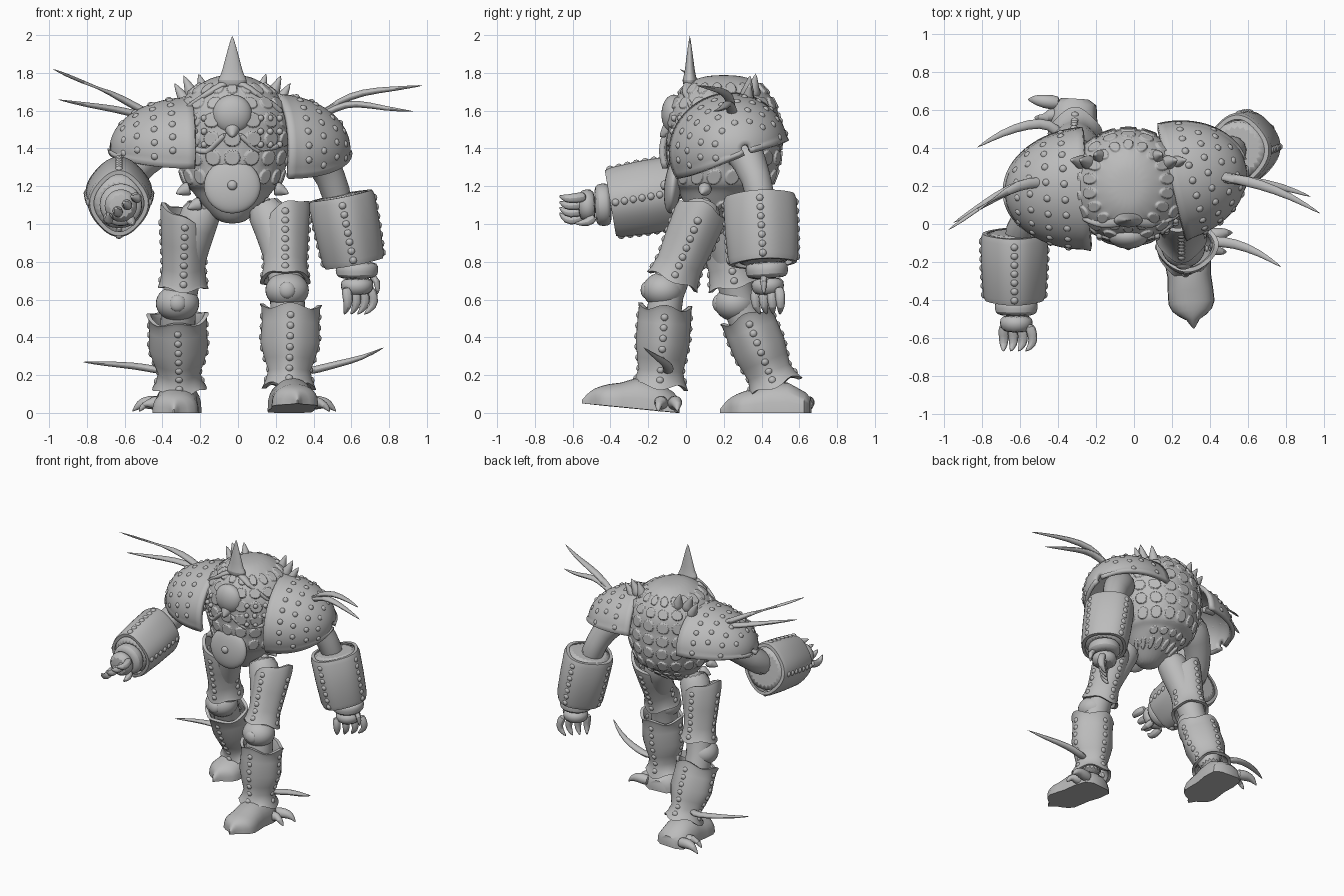
import bpy, bmesh, math
from math import sin, cos, pi, radians
from mathutils import Vector as V, Matrix

if "Cube" in bpy.data.objects:
    bpy.data.objects.remove(bpy.data.objects["Cube"])

GREY = (0.5, 0.5, 0.5, 1)
mat = bpy.data.materials.new("plain grey")
mat.use_nodes = True
mat.diffuse_color = GREY
mat.node_tree.nodes["Principled BSDF"].inputs["Base Color"].default_value = GREY


def finish(name, bm, sub=0, angle=40, solid=0):
    bmesh.ops.recalc_face_normals(bm, faces=bm.faces)
    me = bpy.data.meshes.new(name)
    bm.to_mesh(me)
    bm.free()
    me.materials.append(mat)
    ob = bpy.data.objects.new(name, me)
    bpy.context.collection.objects.link(ob)
    if solid:
        m = ob.modifiers.new("thickness", "SOLIDIFY")
        m.thickness, m.offset = solid, -1
    if sub:
        ob.modifiers.new("smooth", "SUBSURF").levels = sub
    bpy.ops.object.select_all(action="DESELECT")
    ob.select_set(True)
    bpy.context.view_layer.objects.active = ob
    bpy.ops.object.shade_smooth_by_angle(angle=radians(angle))
    return ob


def loft(name, rings, sub=0, closed=True, cap=True, solid=0, panels=0):
    bm = bmesh.new()
    vs = [[bm.verts.new(p) for p in r] for r in rings]
    n = len(vs[0])
    for a, b in zip(vs, vs[1:]):
        for i in range(n if closed else n - 1):
            j = (i + 1) % n
            bm.faces.new((a[i], a[j], b[j], b[i]))
    if panels:
        bmesh.ops.recalc_face_normals(bm, faces=bm.faces)
        large = [f for f in bm.faces if f.calc_area() > 0.005]
        bmesh.ops.inset_individual(bm, faces=large, thickness=panels * .6, depth=0)
        bmesh.ops.inset_individual(bm, faces=large, thickness=panels * .5, depth=panels)
        bmesh.ops.inset_individual(bm, faces=large, thickness=panels * .6, depth=0)
    if cap:
        bm.faces.new(vs[0])
        bm.faces.new(vs[-1])
    return finish(name, bm, sub, solid=solid)


def frame(w):
    w = w.normalized()
    ref = V((1, 0, 0)) if abs(w.x) < 0.8 else V((0, 1, 0))
    u = (ref - w * ref.dot(w)).normalized()
    return u, w.cross(u)


def sweep(name, pts, radii, n=12, sub=1, flat=1):
    """Round limb, finger or spike through a few points."""
    pts = [V(p) for p in pts]
    rings = []
    for i, (p, r) in enumerate(zip(pts, radii)):
        u, v = frame(pts[min(i + 1, len(pts) - 1)] - pts[max(i - 1, 0)])
        rings.append([p + u * r * cos(2 * pi * k / n) + v * r * flat * sin(2 * pi * k / n) for k in range(n)])
    return loft(name, rings, sub)


def rivets(name, pts, r=0.018):
    bm = bmesh.new()
    for p in pts:
        bmesh.ops.create_icosphere(bm, subdivisions=2, radius=r, matrix=Matrix.Translation(p))
    finish(name, bm)


def ball(name, loc, scale, rot=(0, 0, 0)):
    bm = bmesh.new()
    bmesh.ops.create_uvsphere(bm, u_segments=32, v_segments=16, radius=1)
    ob = finish(name, bm, angle=180)
    ob.location, ob.scale, ob.rotation_euler = loc, scale, rot


def sleeve(name, a, b, profile, wave=0, lean=0, flute=0.035, studs=7):
    """Armour tube from a to b; profile holds (t, radius u, radius v)."""
    a, b = V(a), V(b)
    u, v = frame(b - a)
    n = 48

    def point(t, ru, rv, th):
        k = 1 + flute * cos(4 * th)
        if t > 0.95:
            t += wave * cos(4 * th)
        elif t < 0.1:
            t -= wave * cos(4 * th) + lean * cos(th)
        return a.lerp(b, t) + u * ru * k * cos(th) + v * rv * k * sin(th)
    inner = [(t, ru - 0.022, rv - 0.022) for t, ru, rv in reversed(profile)]
    full = profile + inner + profile[:1]
    loft(name, [[point(t, ru, rv, 2 * pi * k / n) for k in range(n)] for t, ru, rv in full], cap=False)
    spots = []
    for q in range(4):
        for s in range(studs):
            t = 0.12 + 0.8 * s / (studs - 1)
            for p0, p1 in zip(profile, profile[1:]):
                if p0[0] <= t < p1[0]:
                    f = (t - p0[0]) / (p1[0] - p0[0])
                    ru, rv = (p0[i] + f * (p1[i] - p0[i]) - .011 for i in (1, 2))
                    spots.append(point(t, ru, rv, q * pi / 2))
    rivets(name + "_rivets", spots, .022)


# Torso: quilted shell of stacked ellipses (z, centre y, half width, half depth)
body = [(1.0, .11, .06, .05), (1.06, .13, .125, .12), (1.13, .165, .185, .19), (1.18, .185, .22, .23),
        (1.2, .19, .25, .265), (1.3, .205, .285, .29), (1.4, .205, .315, .3), (1.5, .2, .325, .3),
        (1.6, .2, .305, .29), (1.68, .2, .25, .25), (1.75, .2, .16, .185), (1.79, .2, .08, .1)]
loft("torso", [[V((-.03 + rx * cos(2 * pi * k / 18), cy + ry * sin(2 * pi * k / 18), z)) for k in range(18)]
               for z, cy, rx, ry in body], sub=2, panels=0.013)


def chest(x, z, bulge=0.0):
    """Point on the front of the torso."""
    for (z0, c0, a0, b0), (z1, c1, a1, b1) in zip(body, body[1:]):
        if z0 <= z <= z1:
            f = (z - z0) / (z1 - z0)
            c, a, b = c0 + f * (c1 - c0), a0 + f * (a1 - a0), b0 + f * (b1 - b0)
            return V((-.03 + x, c - b * math.sqrt(max(0, 1 - (x / a) ** 2)) - bulge, z))


# Chest studs, hood rim and slanting breast seams
rivets("chest_studs", [chest(s * x, z, .004) for s in (-1, 1) for x in (.15, .2, .25) for z in (1.42, 1.49, 1.56)])
for s in (-1, 1):
    sweep("hood_rim", [chest(s * x, z) for x, z in ((.0, 1.755), (.06, 1.735), (.13, 1.69), (.2, 1.64), (.27, 1.58))],
          [.03, .03, .028, .025, .02], flat=.7)
    sweep("breast_seam", [chest(s * x, z) for x, z in ((.26, 1.42), (.2, 1.4), (.13, 1.37), (.09, 1.43), (.03, 1.48))],
          [.015, .018, .02, .018, .015])

# Face dome, beak, belly shield and horn
ball("face_dome", (-.03, -.065, 1.58), (.105, .065, .105))
sweep("beak", [(-.03, -.06, 1.53), (-.03, -.1, 1.49), (-.03, -.14, 1.46)], [.06, .04, .004])
ball("belly_shield", (-.03, -.07, 1.2), (.15, .045, .145), (radians(-6), 0, 0))
ball("belly_boss", (-.03, -.115, 1.205), (.026, .02, .026))
sweep("head_horn", [(-.03, .02, 1.72), (-.03, .02, 1.77), (-.03, .02, 1.78), (-.03, .02, 1.87), (-.03, .02, 2)],
      [.075, .08, .062, .04, .003], 20, flat=.5)
for s in (-1, 1):
    for x, y, z, dx in ((.14, .35, 1.67, .04), (.2, .32, 1.66, .06), (.23, .32, 1.62, .08)):
        p, d = V((-.03 + s * x, y, z)), V((s * dx, .02, .13))
        sweep("back_spike", [p, p + d * .25, p + d], [.045, .04, .003])
    for x, z in ((.28, 1.19), (.22, 1.11)):
        p = V((-.03 + s * (x - .06), .1, z))
        sweep("waist_spike", [p, p + V((s * .04, 0, -.01)), p + V((s * .08, -.02, -.03))], [.045, .035, .003])


# Studded shoulder domes
def pauldron(name, c, s, yaw, tilt, size):
    rot = Matrix.Translation(c) @ Matrix.Rotation(radians(yaw), 4, "Z") @ Matrix.Rotation(radians(tilt), 4, "X")

    def point(th, ph, k=1.0):
        th, ph = radians(th), radians(ph)
        return rot @ V((s * size[0] * cos(th) * k, -size[1] * cos(ph) * sin(th) * k, size[2] * sin(ph) * sin(th) * k))
    angles = [4 + 86 * i / 16 for i in range(17)]
    grid = [[point(t, -12 + 204 * j / 32, 1.03 if j in (0, 32) or t > 88 else 1) for j in range(33)] for t in angles]
    loft(name, grid, closed=False, cap=False, solid=.03)
    rivets(name + "_studs", [point(t, p + (8 if i % 2 else 0), .97) for i, t in enumerate((30, 45, 60, 74))
                             for p in range(0, 180, (30, 22, 18, 16)[i])], .021)


pauldron("left_shoulder", (.2, .22, 1.4), 1, 14, 19, (.4, .315, .285))
pauldron("right_shoulder", (-.25, .185, 1.4), -1, 4, 9, (.43, .32, .27))

# Long curved quills on the shoulders and ankles
quills = [[(.42, .25, 1.56), (.53, .24, 1.65), (.66, .21, 1.7), (.82, .15, 1.715), (.99, .05, 1.735)],
          [(.42, .25, 1.56), (.52, .24, 1.62), (.62, .22, 1.645), (.78, .2, 1.61), (.94, .14, 1.595)],
          [(-.42, .22, 1.56), (-.56, .22, 1.63), (-.66, .18, 1.69), (-.82, .08, 1.75), (-.99, -.04, 1.825)],
          [(-.42, .22, 1.56), (-.54, .22, 1.58), (-.65, .19, 1.61), (-.8, .1, 1.63), (-.96, 0, 1.66)],
          [(.36, -.1, .22), (.42, -.09, .23), (.53, -.1, .26), (.66, -.15, .29), (.78, -.23, .35)],
          [(-.38, .46, .22), (-.44, .53, .23), (-.55, .53, .25), (-.7, .48, .26), (-.83, .4, .27)]]
for q in quills:
    sweep("quill", q, [.03, .03, .028, .02, .003], 10, flat=.7)


# Arms, wrist cuffs and clawed hands
def hand(side, wrist, d, spread, thumb):
    wrist, d, spread, thumb = V(wrist), V(d).normalized(), V(spread).normalized(), V(thumb).normalized()
    sweep(side + "_cuff", [wrist - d * .08, wrist - d * .06, wrist - d * .01, wrist + d * .01],
          [.1, .115, .115, .09], 20)
    sweep(side + "_palm", [wrist, wrist + d * .05, wrist + d * .1], [.085, .095, .075])
    for k in (-1.5, -.5, .5, 1.5):
        p = wrist + d * .05 + spread * k * .056
        q = spread * k * .008 + thumb * .02
        sweep(side + "_finger", [p, p + d * .06 + q, p + d * .11 + q, p + d * .15 - q], [.03, .03, .025, .005], 8)
    p = wrist + thumb * .07
    sweep(side + "_thumb", [p, p + d * .03 + thumb * .045, p + d * .11 + thumb * .04], [.03, .027, .005], 8)


sweep("left_upper_arm", [(.28, .24, 1.5), (.41, .3, 1.4), (.5, .38, 1.24), (.54, .4, 1.08)], [.11, .11, .075, .09])
sweep("right_upper_arm", [(-.33, .2, 1.46), (-.46, .12, 1.39), (-.57, .03, 1.27), (-.62, -.12, 1.16)],
      [.11, .11, .085, .1])
for s, a, b in (("left", (.545, .39, 1.15), (.615, .41, .79)), ("right", (-.63, -.05, 1.17), (-.63, -.4, 1.11))):
    sleeve(s + "_forearm", a, b, [(0, .162, .178), (.08, .172, .188), (.5, .168, .188), (.92, .16, .18), (1, .15, .17)])
    u = V(b) - V(a)
    sweep(s + "_forearm_core", [V(a) + u * t for t in (-.02, .02, .93, 1)], [.15, .158, .148, .137], 24)
hand("left", (.63, .43, .72), (.01, .06, -1), (.72, .7, 0), (.95, -.2, .1))
hand("right", (-.62, -.475, 1.1), (0, -1, -.05), (.8, 0, .6), (.5, -.1, -.75))

# Legs: bare core, thigh plate, knee cap and flared shin plate
legs = (("left", 1, [(.12, .1, 1.12), (.19, .07, 1.0), (.25, -.04, .78), (.26, -.11, .65), (.27, -.13, .4),
                     (.27, -.15, .1)], (.25, .08, 1.06), (.25, -.07, .7), (.28, -.11, .56), (.27, -.14, .14)),
        ("right", -1, [(-.17, .17, 1.12), (-.22, .18, 1.0), (-.28, .25, .78), (-.32, .27, .58), (-.32, .38, .35),
                       (-.31, .48, .1)], (-.28, .19, 1.05), (-.29, .26, .67), (-.32, .32, .51), (-.31, .47, .14)))
for s, out, core, t0, t1, s0, s1 in legs:
    sweep(s + "_leg", core, [.11, .11, .1, .09, .1, .085], 16)
    sleeve(s + "_thigh_plate", t0, t1, [(0, .125, .13), (.09, .128, .135), (.4, .118, .13), (.75, .11, .12),
                                        (.94, .12, .13), (1, .13, .14)], wave=.025, lean=.13 * out)
    k = V(core[3])
    ball(s + "_knee", k + V((0, -.01, 0)), (.115, .11, .095))
    ball(s + "_knee_cap", k + V((0, -.1, 0)), (.045, .03, .045))
    sleeve(s + "_shin_plate", s0, s1, [(0, .16, .14), (.05, .15, .135), (.2, .147, .137), (.45, .152, .138),
                                       (.65, .13, .125), (.8, .108, .115), (.92, .12, .128), (1, .14, .148)],
           wave=.035)


# Feet: flat-soled domes with a front claw and outer heel claws
def foot(side, heel, toe, s, lift):
    heel, toe = V(heel), V(toe)
    d = toe - heel
    u = V((-d.y, d.x, 0)).normalized()
    rings = []
    for t, w, h in ((0, .07, .08), (.06, .115, .11), (.25, .125, .16), (.45, .115, .16), (.6, .12, .13),
                    (.73, .122, .115), (.81, .105, .1), (.87, .07, .085), (.91, .035, .07), (.95, .022, .05),
                    (1, .004, .02)):
        rings.append([heel + d * t + u * w * cos(pi * k / 14) + V((0, 0, lift * t + h * sin(pi * k / 14) ** .7))
                      for k in range(15)])
    loft(side + "_foot", rings)
    for t, out, back in ((.05, .18, .02), (.17, .14, -.02)):
        p = heel + d * t + V((s * .07, 0, .045))
        sweep(side + "_heel_claw", [p, p + V((s * out * .55, back * .5, .015)), p + V((s * out * .8, back, 0)),
                                    p + V((s * out, back, -.04))], [.045, .038, .026, .003], 10)


foot("left", (.27, -.04, 0), (.315, -.55, 0), 1, .05)
foot("right", (-.31, .66, 0), (-.34, .18, 0), -1, 0)
